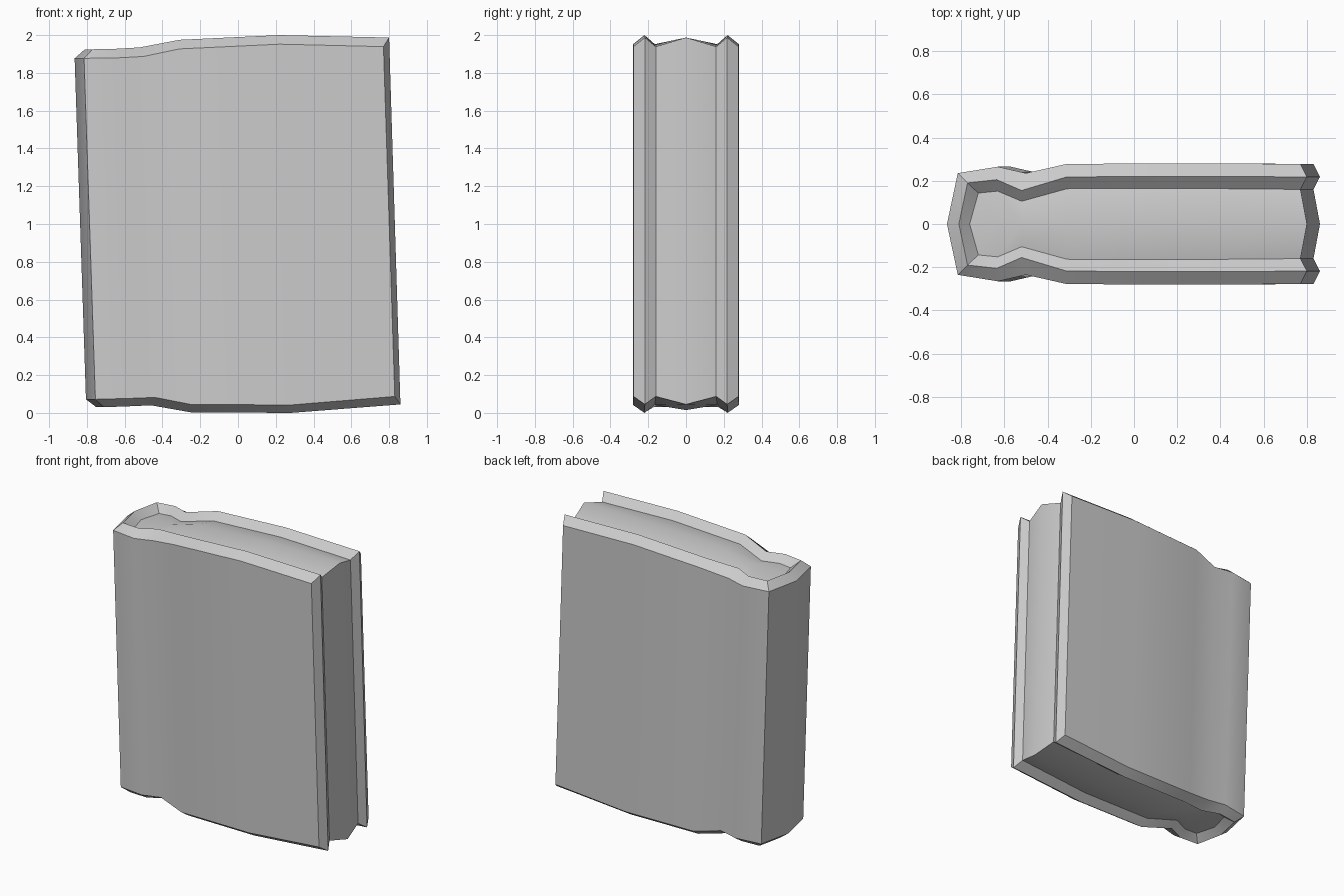
import bpy, bmesh, math

if "Cube" in bpy.data.objects:
    bpy.data.objects.remove(bpy.data.objects["Cube"])

# Stations from spine to fore edge:
# (outer x,y), (ridge x,y), (inner x,y), top ridge z, bottom ridge z, page crown drop
ST = [
    ((-0.865, 0.0), (-0.81, 0.0), (-0.76, 0.0), 1.925, 0.03, 0.05),
    ((-0.815, 0.235), (-0.77, 0.19), (-0.72, 0.143), 1.925, 0.03, 0.04),
    ((-0.63, 0.265), (-0.635, 0.205), (-0.63, 0.152), 1.928, 0.035, 0.03),
    ((-0.50, 0.235), (-0.52, 0.155), (-0.52, 0.105), 1.935, 0.04, 0.025),
    ((-0.31, 0.278), (-0.31, 0.218), (-0.31, 0.163), 1.975, 0.003, 0.015),
    ((0.22, 0.28), (0.22, 0.22), (0.22, 0.165), 2.0, 0.0, 0.015),
    ((0.77, 0.278), (0.80, 0.218), (0.77, 0.16), 1.987, 0.045, 0.0),
]
SHIFT = 0.06    # lean between top and bottom
RIM = 0.048     # depth of the rim slopes


def point(i, kind, top):
    """Position of an outer / ridge / inner / crown point at a station."""
    s = ST[i]
    if kind == 3:
        x, y, drop = s[1][0] if i == len(ST) - 1 else s[2][0], 0.0, s[5]
    else:
        (x, y), drop = s[kind], 0.0 if kind == 1 else RIM
    if not top and drop == RIM:
        drop = 0.042
    z = s[3] - drop if top else s[4] + drop
    return (x if top else x + SHIFT, y, z)


def build(name, kinds, walled):
    """Half shell through the given columns, mirrored across y."""
    bm = bmesh.new()
    cache = {}

    def v(i, k, t):
        co = point(i, k, t)
        key = tuple(round(c, 4) for c in co)
        if key not in cache:
            cache[key] = bm.verts.new(co)
        return cache[key]

    def face(vs):
        vs = list(dict.fromkeys(vs))
        if len(vs) > 2:
            bm.faces.new(vs)

    last = len(ST) - 1
    for i in range(last):
        for a, b in zip(kinds, kinds[1:]):
            for t in (True, False):
                face([v(i, a, t), v(i + 1, a, t), v(i + 1, b, t), v(i, b, t)])
        if walled:
            face([v(i, 0, True), v(i, 0, False), v(i + 1, 0, False), v(i + 1, 0, True)])
    # fore edge strips
    for a, b in zip(kinds, kinds[1:]):
        face([v(last, a, True), v(last, a, False), v(last, b, False), v(last, b, True)])
    # mirrored half
    geom = bm.verts[:] + bm.edges[:] + bm.faces[:]
    dup = bmesh.ops.duplicate(bm, geom=geom)["geom"]
    half = [g for g in dup if isinstance(g, bmesh.types.BMVert)]
    for vert in half:
        vert.co.y *= -1
    bmesh.ops.reverse_faces(bm, faces=[g for g in dup if isinstance(g, bmesh.types.BMFace)])
    bmesh.ops.remove_doubles(bm, verts=bm.verts[:], dist=1e-4)
    bmesh.ops.recalc_face_normals(bm, faces=bm.faces[:])
    # orient the top outward
    if not walled:
        for f in bm.faces:
            c = f.calc_center_median()
            d = f.normal.x if abs(f.normal.x) > 0.7 else f.normal.z * (c.z - 1)
            if d < 0:
                f.normal_flip()
    else:
        f = max(bm.faces, key=lambda q: abs(q.normal.y) * q.calc_area())
        if f.normal.y * f.calc_center_median().y < 0:
            bmesh.ops.reverse_faces(bm, faces=bm.faces[:])
    me = bpy.data.meshes.new(name)
    bm.to_mesh(me)
    bm.free()
    ob = bpy.data.objects.new(name, me)
    bpy.context.collection.objects.link(ob)
    bpy.ops.object.select_all(action='DESELECT')
    ob.select_set(True)
    bpy.context.view_layer.objects.active = ob
    bpy.ops.object.shade_smooth_by_angle(angle=math.radians(32))
    return ob


# Bevelled wrap-around cover with rounded spine
build("book_cover", (0, 1, 2), True)
# Gently crowned page block between the boards
build("page_block", (2, 3), False)
